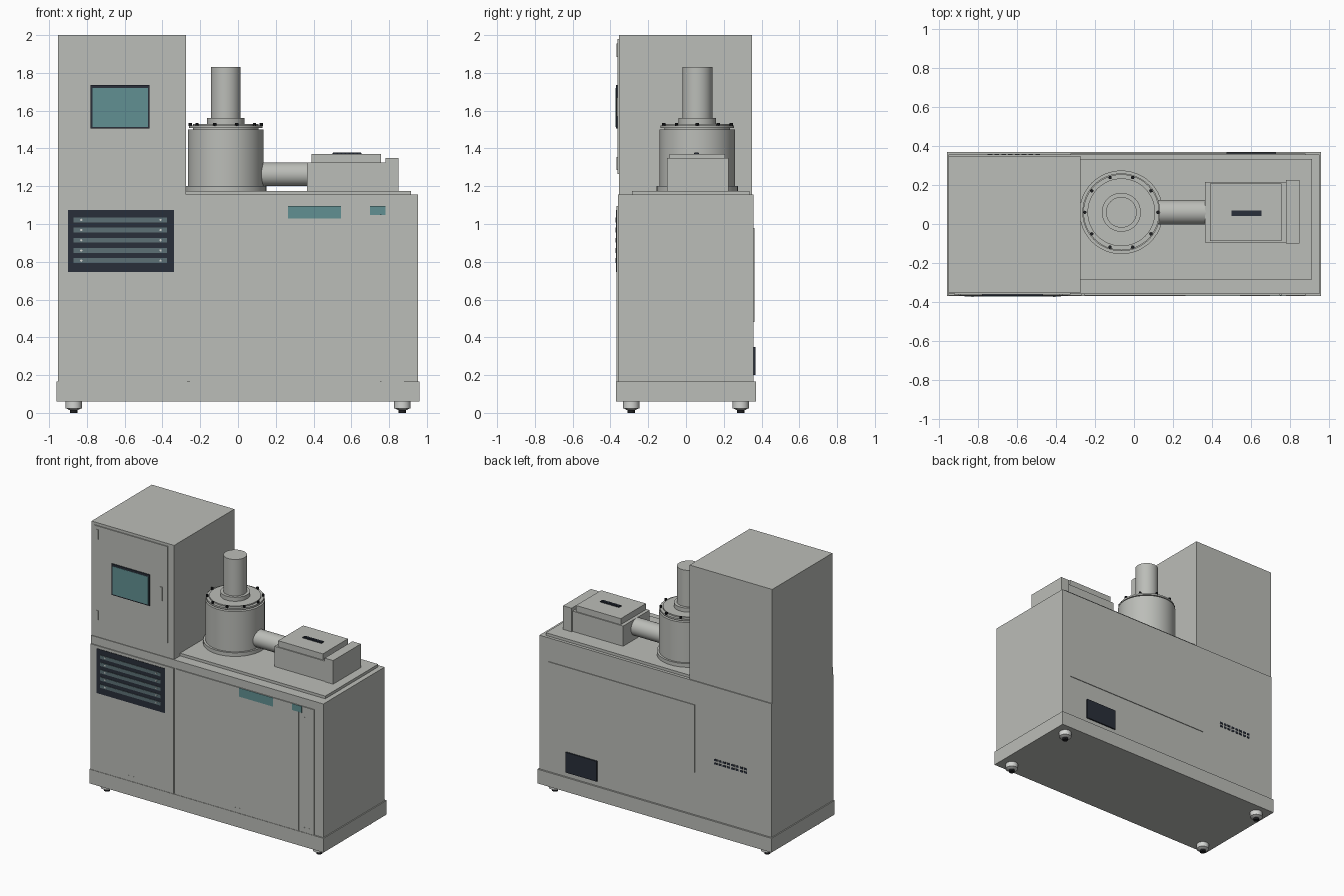
import bpy
from math import cos, sin, pi

if "Cube" in bpy.data.objects:
    bpy.data.objects.remove(bpy.data.objects["Cube"], do_unlink=True)


def material(name, r, g, b):
    m = bpy.data.materials.new(name)
    m.use_nodes = True
    m.diffuse_color = (r, g, b, 1)
    m.node_tree.nodes["Principled BSDF"].inputs["Base Color"].default_value = (r, g, b, 1)
    return m


GREY = material("warm grey paint", 0.50, 0.51, 0.48)
NAVY = material("dark navy", 0.022, 0.028, 0.042)
TEAL = material("teal glass", 0.12, 0.28, 0.29)
SLAT = material("slate slat", 0.11, 0.165, 0.18)
PALE = material("pale metal", 0.65, 0.66, 0.64)
BLACK = material("black rubber", 0.012, 0.013, 0.015)


def box(name, xs, ys, zs, mat=GREY):
    """Box from its low and high limits on each axis."""
    lims = (xs, ys, zs)
    bpy.ops.mesh.primitive_cube_add(size=1, location=[(a + b) / 2 for a, b in lims])
    ob = bpy.context.object
    ob.name = name
    ob.scale = [b - a for a, b in lims]
    bpy.ops.object.transform_apply(location=False, rotation=False, scale=True)
    ob.data.materials.append(mat)
    return ob


def rod(name, center, radius, length, axis="z", mat=GREY, sides=48, tip=None):
    """Cylinder or cone along an axis, centred on a point."""
    turn = {"x": (0, pi / 2, 0), "y": (pi / 2, 0, 0), "z": (0, 0, 0)}[axis]
    bpy.ops.mesh.primitive_cone_add(vertices=sides, radius1=radius,
                                    radius2=radius if tip is None else tip,
                                    depth=length, location=center, rotation=turn)
    ob = bpy.context.object
    ob.name = name
    ob.data.materials.append(mat)
    bpy.ops.object.shade_smooth_by_angle()
    return ob


def front_plate(name, xs, zs, back, thick, mat=GREY):
    return box(name, xs, (back - thick, back), zs, mat)


# Cabinet shell
box("plinth", (-0.96, 0.96), (-0.37, 0.37), (0.06, 0.165))
box("cabinet", (-0.952, 0.952), (-0.36, 0.357), (0.165, 1.155))
box("control_tower", (-0.952, -0.275), (-0.355, 0.35), (1.155, 2.0))
box("deck_plate", (-0.275, 0.915), (-0.285, 0.335), (1.155, 1.175))

# Levelling feet
for x in (-0.87, 0.87):
    for y in (-0.29, 0.29):
        rod("foot", (x, y, 0.042), 0.043, 0.036, mat=PALE, sides=24)
        rod("foot_taper", (x, y, 0.02), 0.022, 0.012, mat=PALE, sides=24, tip=0.043)
        rod("foot_hub", (x, y, 0.01), 0.02, 0.02, mat=BLACK, sides=16)

# Front panels with gaps between them
FRONT = -0.36
for name, x0, x1 in (("vent_panel", -0.952, -0.27), ("main_door", -0.255, 0.751),
                     ("service_strip", 0.759, 0.88)):
    front_plate(name, (x0, x1), (0.165, 1.095), FRONT, 0.007)

# Louvred vent
front_plate("vent_frame", (-0.9, -0.34), (0.745, 1.075), FRONT - 0.006, 0.004, NAVY)
for i in range(5):
    z = 1.022 - 0.054 * i
    front_plate("vent_slat", (-0.87, -0.375), (z - 0.013, z + 0.013), -0.369, 0.004, SLAT)
    for x in (-0.83, -0.41):
        rod("slat_screw", (x, -0.373, z), 0.006, 0.003, "y", PALE, 10)

# Labels and panel screws
front_plate("door_label", (0.265, 0.545), (1.03, 1.095), -0.366, 0.003, TEAL)
front_plate("strip_label", (0.70, 0.78), (1.047, 1.095), -0.366, 0.003, TEAL)
for x, z in ((-0.62, 0.2), (0.25, 0.2), (0.82, 0.2), (0.82, 1.02)):
    for dx in (-0.02, 0.02):
        rod("panel_screw", (x + dx, -0.367, z), 0.005, 0.004, "y", GREY, 10)

# Tower door with hinges, handle and screen
front_plate("tower_door", (-0.925, -0.325), (1.265, 1.98), -0.355, 0.007)
for z in (1.32, 1.92):
    front_plate("door_hinge", (-0.905, -0.89), (z - 0.035, z + 0.035), -0.361, 0.006)
front_plate("door_handle", (-0.385, -0.365), (1.57, 1.67), -0.361, 0.006)
front_plate("screen_bezel", (-0.78, -0.468), (1.505, 1.735), -0.361, 0.009, NAVY)
front_plate("screen_glass", (-0.77, -0.476), (1.513, 1.72), -0.369, 0.003, TEAL)

# Back panel, dark hatch and vent slits
box("back_panel", (-0.325, 0.88), (0.355, 0.362), (0.48, 0.98))
box("back_hatch", (0.475, 0.73), (0.356, 0.367), (0.2, 0.35), NAVY)
for row in (0.59, 0.615):
    for i in range(8):
        x = -0.74 + 0.035 * i
        box("back_slit", (x - 0.012, x + 0.012), (0.355, 0.36), (row - 0.007, row + 0.007), NAVY)

# Vertical vessel: stacked rings given as radius, bottom, top
CX, CY = -0.065, 0.06
for name, r, z0, z1 in (("vessel_base_flange", 0.215, 1.175, 1.202),
                        ("vessel_body", 0.2, 1.202, 1.5),
                        ("vessel_top_flange", 0.174, 1.5, 1.53),
                        ("column_collar", 0.1, 1.53, 1.56),
                        ("column", 0.079, 1.56, 1.83)):
    rod(name, (CX, CY, (z0 + z1) / 2), r, z1 - z0)
rod("vessel_rim", (CX, CY, 1.515), 0.195, 0.012)
for i in range(10):
    a = 2 * pi * i / 10
    rod("flange_bolt", (CX + 0.188 * cos(a), CY + 0.188 * sin(a), 1.528),
        0.009, 0.016, mat=BLACK, sides=8)

# Horizontal pipe and drive housing
rod("connecting_pipe", (0.24, CY, 1.263), 0.063, 0.26, "x")
box("drive_housing", (0.365, 0.78), (-0.095, 0.215), (1.175, 1.325))
box("drive_lid", (0.39, 0.757), (-0.087, 0.207), (1.325, 1.37))
box("drive_end_plate", (0.78, 0.85), (-0.1, 0.225), (1.175, 1.35))
box("lid_grille", (0.5, 0.655), (0.042, 0.07), (1.37, 1.376), NAVY)
for i in range(7):
    rod("grille_stud", (0.515 + 0.021 * i, 0.056, 1.377), 0.011, 0.004, mat=NAVY, sides=12)
